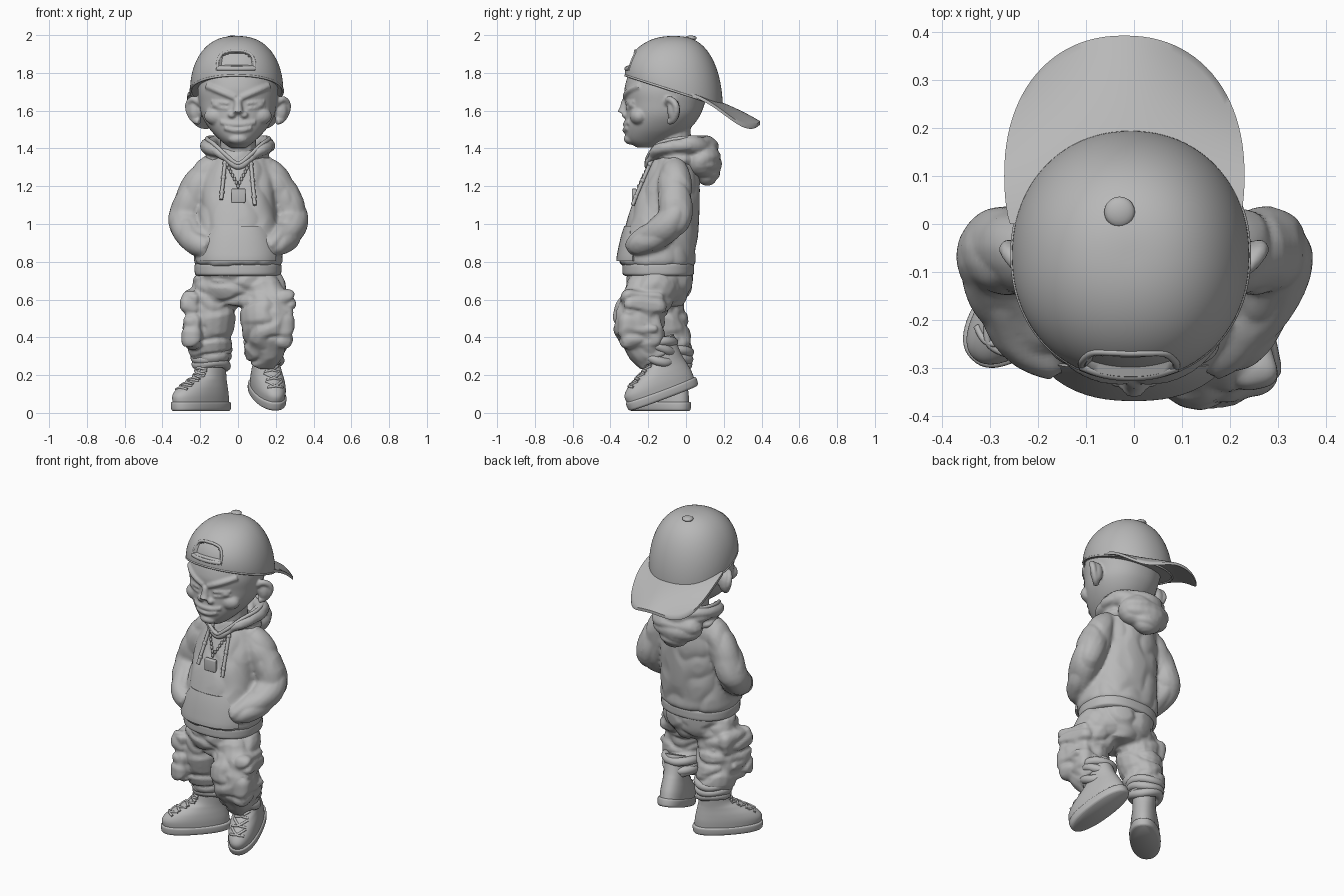
import bpy, bmesh, math
from mathutils import Vector, Matrix, noise
from mathutils.bvhtree import BVHTree

if "Cube" in bpy.data.objects:
    bpy.data.objects.remove(bpy.data.objects["Cube"])

GREY = (0.48, 0.48, 0.48, 1)
grey = bpy.data.materials.new("plain grey")
grey.use_nodes = True
grey.diffuse_color = GREY
grey.node_tree.nodes["Principled BSDF"].inputs["Base Color"].default_value = GREY


def add(name, mesh):
    mesh.materials.clear()
    mesh.materials.append(grey)
    mesh.shade_smooth()
    mesh.set_sharp_from_angle(angle=math.radians(50))
    obj = bpy.data.objects.new(name, mesh)
    bpy.context.collection.objects.link(obj)
    return obj


def add_bmesh(name, bm):
    bmesh.ops.recalc_face_normals(bm, faces=bm.faces)
    mesh = bpy.data.meshes.new(name)
    bm.to_mesh(mesh)
    bm.free()
    return add(name, mesh)


def bake(obj):
    """Apply the modifiers of an object."""
    bpy.context.view_layer.update()
    graph = bpy.context.evaluated_depsgraph_get()
    mesh = bpy.data.meshes.new_from_object(obj.evaluated_get(graph))
    name = obj.name
    bpy.data.objects.remove(obj)
    return add(name, mesh)


def skin(name, rings, loop=False):
    """Join rings of points into a closed surface."""
    bm = bmesh.new()
    loops = [[bm.verts.new(p) for p in ring] for ring in rings]
    if loop:
        loops.append(loops[0])
    else:
        bm.faces.new(loops[0])
        bm.faces.new(loops[-1])
    for a, b in zip(loops, loops[1:]):
        for i in range(len(a)):
            bm.faces.new((a[i - 1], a[i], b[i], b[i - 1]))
    return add_bmesh(name, bm)


def oval(y, rx, ry, power=2, seg=64, x=0):
    def bend(v):
        return math.copysign(abs(v) ** (2 / power), v)
    turns = [math.tau * i / seg for i in range(seg)]
    return [(x + rx * bend(math.cos(t)), y + ry * bend(math.sin(t))) for t in turns]


def spline(rows, steps, loop=False):
    """Smooth curve through rows of numbers."""
    rows = [Vector(r) for r in rows]
    ends = [rows[-1]] + rows + rows[:2] if loop else [rows[0]] + rows + [rows[-1]]
    out = []
    for a, b, c, d in zip(ends, ends[1:], ends[2:], ends[3:]):
        for t in [s / steps for s in range(steps)]:
            r = b + (c - a) * t / 2 + (a - b * 2.5 + c * 2 - d / 2) * t ** 2
            out.append(r + (b * 3 - a - c * 3 + d) / 2 * t ** 3)
    return out if loop else out + [rows[-1]]


def loft(name, rows, power=2):
    """Rows of (z, y, half width, half depth)."""
    return skin(name, [[(*p, r[0]) for p in oval(r[1], r[2], r[3], power)] for r in spline(rows, 7)])


def tube(name, points, radius=0.01, loop=False):
    """Round tube; a point may carry its own radius as a fourth value."""
    path = spline([(*p[:3], p[3] if len(p) > 3 else radius) for p in points], 6, loop)
    last = len(path) - 1
    u = None
    rings = []
    for i, p in enumerate(path):
        before, after = (path[i - 1], path[(i + 1) % (last + 1)]) if loop else (path[max(i - 1, 0)], path[min(i + 1, last)])
        t = (after - before).to_3d().normalized()
        if loop:
            u = t.cross(Vector((0, 0, 1))).normalized()
        else:
            u = t.orthogonal().normalized() if u is None else (u - t * u.dot(t)).normalized()
        v = t.cross(u)
        rings.append([p.to_3d() + u * a + v * b for a, b in oval(0, p[3], p[3], seg=16)])
    return skin(name, rings, loop)


def ball(name, place, size, seg=20):
    bm = bmesh.new()
    matrix = Matrix.Translation(place) @ Matrix.Diagonal((*size, 1))
    bmesh.ops.create_uvsphere(bm, u_segments=seg, v_segments=seg // 2, radius=1, matrix=matrix)
    return add_bmesh(name, bm)


def pad(name, place, size, soft, turn=0):
    bm = bmesh.new()
    matrix = Matrix.Translation(place) @ Matrix.Rotation(turn, 4, "Z") @ Matrix.Diagonal((*size, 1))
    bmesh.ops.create_cube(bm, size=1, matrix=matrix)
    bmesh.ops.bevel(bm, geom=bm.edges[:], offset=soft, segments=4, profile=0.5, affect="EDGES")
    return add_bmesh(name, bm)


def blend(name, parts, voxel, rounds):
    """Fuse parts into one soft skin."""
    bm = bmesh.new()
    for part in parts:
        bm.from_mesh(part.data)
        bpy.data.objects.remove(part)
    obj = add_bmesh(name, bm)
    remesh = obj.modifiers.new("fuse", "REMESH")
    remesh.mode = "VOXEL"
    remesh.voxel_size = voxel
    relax = obj.modifiers.new("relax", "SMOOTH")
    relax.iterations = rounds
    return bake(obj)


def crease(obj, depth, scale):
    """Press cloth folds into the surface."""
    normals = [v.normal.copy() for v in obj.data.vertices]
    for v, normal in zip(obj.data.vertices, normals):
        n = noise.noise(Vector(a * b for a, b in zip(v.co, scale)))
        v.co += normal * depth * (min(1, abs(n) * 3) - 0.6)


def tree_of(obj):
    return BVHTree.FromPolygons([v.co for v in obj.data.vertices],
                                [p.vertices for p in obj.data.polygons])


def front(tree, x, z, out=0):
    hit = tree.ray_cast(Vector((x, -1, z)), Vector((0, 1, 0)))[0]
    return (hit or Vector((x, -0.2, z))) - Vector((0, out, 0))


# Head with face
skull = loft("skull", [(1.405, -.2, .045, .06), (1.44, -.195, .09, .115), (1.5, -.155, .148, .17),
                       (1.57, -.125, .19, .197), (1.64, -.11, .206, .21), (1.72, -.1, .212, .225),
                       (1.82, -.09, .19, .2), (1.9, -.08, .12, .13)], 2.15)
face = tree_of(skull)
parts = [skull, tube("neck", [(0, -.06, 1.28), (0, -.07, 1.5)], .095),
         tube("nose", [(*front(face, 0, 1.66), .018), (*front(face, 0, 1.61, .008), .024),
                       (*front(face, 0, 1.585, .016), .029)]),
         ball("chin", front(face, 0, 1.45, -.025), (.055, .04, .03)),
         tube("upper_lip", [front(face, x, 1.527 + x * x * 1.5, -.003) for x in (-.09, -.045, 0, .045, .09)], .013),
         tube("lower_lip", [front(face, x, 1.496 + x * x * 3, -.002) for x in (-.07, -.035, 0, .035, .07)], .014)]
for s in (-1, 1):
    parts += [ball("nostril", front(face, s * .033, 1.578), (.022, .022, .018)),
              ball("cheek", front(face, s * .11, 1.572, -.043), (.07, .05, .05)),
              ball("eye", front(face, s * .095, 1.63, -.018), (.042, .024, .022)),
              tube("brow", [front(face, s * x, 1.662 + x * .42, -.003) for x in (.015, .07, .12, .165)], .017),
              tube("upper_lid", [front(face, s * x, 1.634 + x * .1) for x in (.05, .095, .14)], .009),
              tube("lower_lid", [front(face, s * x, 1.606 + x * .1, -.002) for x in (.05, .095, .14)], .009),
              ball("ear", (s * .225, -.065, 1.602), (.038, .034, .062)),
              tube("ear_rim", [(s * .2, -.1, 1.64), (s * .235, -.088, 1.66), (s * .26, -.06, 1.64),
                               (s * .26, -.05, 1.6), (s * .235, -.065, 1.555), (s * .205, -.09, 1.54)], .018)]
blend("head", parts, .007, 4)


# Backwards cap with a recessed arch at the front
def rim(y):
    return 1.683 - 0.32 * y


rings = []
for k in range(45):
    a = math.radians(k * 2)
    ring = []
    for x, y in oval(-.065, .246 * math.cos(a) ** .82 + .001, .258 * math.cos(a) ** .82 + .001, 2.1, 96, -.007):
        z = rim(y) + (1.995 - rim(y)) * math.sin(a)
        reach = (abs(x + .01) / .092) ** 3 + (abs(z - 1.82) / .088) ** 3
        inside = y < -.1 and z > 1.838 and reach < 1
        ring.append((x, y + .018 if inside else y, z))
    rings.append(ring)
crown = tree_of(skin("cap_crown", rings))
tube("cap_edge", [(x * .99, y * .99, z) for x, y, z in rings[0][::4]], .006, True)
arch = [(-.108, 1.812), (-.106, 1.86), (-.085, 1.9), (-.045, 1.914), (-.01, 1.916)]
arch += [(-.02 - x, z) for x, z in arch[-2::-1]]
tube("cap_arch_trim", [front(crown, x, z, -.004) for x, z in arch], .008)
tube("cap_strap", [front(crown, x / 100, 1.822, -.006) for x in range(-11, 10, 4)], .012)
ball("cap_button", (-.03, .025, 1.984), (.032, .032, .014))

# Curved brim: top side outwards, then under side back in
rings = []
for step in list(range(1, 21)) + list(range(-20, 0)):
    k = abs(step) / 20
    ring = []
    for x, y in oval(.1, .25 * k, .292 * k, 2.2, 96, -.02):
        y = max(y, 0)
        z = 1.7 - .2 * y - .5 * y * y - 1.7 * (x + .02) ** 2 * min(1.5, (y / .3) ** 2)
        ring.append((x, y, z if step > 0 else z - .018))
    rings.append(ring)
skin("cap_brim", rings)

# Hoodie body and sleeves
torso = loft("torso", [(.775, -.15, .215, .18), (.8, -.153, .232, .202), (.86, -.148, .232, .2),
                       (.97, -.13, .215, .193), (1.1, -.107, .203, .176), (1.24, -.075, .188, .146),
                       (1.33, -.06, .16, .12), (1.4, -.055, .1, .09)], 2.3)
chest = tree_of(torso)
sleeves = [tube("sleeve", [(s * .125, -.065, 1.32, .062), (s * .19, -.06, 1.235, .086),
                           (s * .243, -.06, 1.13, .092), (s * .283, -.065, 1.03, .09),
                           (s * .258, -.15, .95, .084), (s * .21, -.235, .9, .07),
                           (s * .15, -.28, .875, .05)]) for s in (-1, 1)]
crease(blend("hoodie", [torso] + sleeves, .011, 3), .008, (8, 5, 6))
loft("hoodie_hem", [(.725, -.147, .215, .175), (.735, -.147, .227, .188), (.76, -.147, .23, .19),
                    (.785, -.147, .228, .188), (.795, -.147, .215, .175)], 2.3)

# Hood: open collar and hanging pouch
half_collar = [(.06, -.188, 1.345, .022), (.125, -.135, 1.395, .036), (.158, -.04, 1.415, .042),
               (.125, .06, 1.42, .045)]
collar = [(0, -.2, 1.305, .018)] + half_collar + [(0, .11, 1.42, .045)]
collar += [(-x, y, z, r) for x, y, z, r in reversed(half_collar)]
hood = blend("hood", [tube("collar", collar, loop=True), ball("pouch", (0, .085, 1.335), (.165, .105, .105)),
                      ball("pouch_top", (0, .12, 1.395), (.11, .055, .06)),
                      ball("pouch_tip", (0, .115, 1.28), (.1, .07, .075)),
                      ball("yoke", (0, -.045, 1.34), (.175, .12, .06))], .01, 3)
crease(hood, .01, (5, 5, 11))
tube("collar_seam", [(x * 1.04, y * 1.02 - .005, z + r * .85, .011) for x, y, z, r in collar], loop=True)

# Front pocket follows the belly
bm = bmesh.new()
grid = []
for j in range(13):
    z = .805 + j * .0152
    half = .195 - .08 * max(0, (j - 3) / 9) ** 1.3
    grid.append([bm.verts.new(front(chest, half * i / 10, z, .006 - .006 * (i / 10) ** 6 - .004 * (j / 12) ** 4))
                 for i in range(-10, 11)])
for a, b in zip(grid, grid[1:]):
    for i in range(20):
        bm.faces.new((a[i], a[i + 1], b[i + 1], b[i]))
pocket = add_bmesh("front_pocket", bm)
thick = pocket.modifiers.new("thickness", "SOLIDIFY")
thick.thickness, thick.offset = .014, 0
bake(pocket)

# Neck chain, pendant and drawstrings
links = [(s * k * .0095, 1.2 + k * .019) for s in (-1, 1) for k in range(9)]
for x, z in links:
    ball("chain_link", front(chest, x, z, .012), (.008, .008, .012), 10)
pad("pendant", front(chest, .002, 1.15, .012), (.075, .024, .075), .006)
for s, end in ((-1, 1.13), (1, 1.1)):
    line = [front(chest, s * (.065 + k * .004), 1.36 + (end - 1.36) * k / 6, .012) for k in range(7)]
    tube("drawstring", line, .01)
    for p in line[1::2]:
        ball("drawstring_knot", p, (.014, .013, .016), 10)

# Trousers with cargo pockets: straight right leg, bent left leg
pelvis = loft("pelvis", [(.57, -.14, .13, .12), (.65, -.14, .195, .165), (.76, -.14, .21, .175)], 2.2)
right_leg = [(-.11, -.135, .7, .12), (-.135, -.13, .57, .127), (-.148, -.105, .43, .12),
             (-.147, -.082, .34, .114), (-.142, -.07, .25, .096)]
left_leg = [(.105, -.15, .7, .125), (.143, -.215, .59, .134), (.152, -.25, .49, .136),
            (.152, -.225, .39, .122), (.142, -.155, .29, .098)]
cloth = [pelvis, tube("right_leg", right_leg), tube("left_leg", left_leg)]
for s, y in ((-1, -.15), (1, -.235)):
    cloth += [pad("cargo_pocket", (s * .23, y - .005, .435), (.1, .23, .19), .04, s * .2),
              pad("cargo_flap", (s * .236, y + .01, .585), (.1, .23, .13), .035, s * .2),
              tube("cargo_seam", [(s * .275, y + d, .44 + abs(d) * .1) for d in (-.08, 0, .08)], .014)]
crease(blend("trousers", cloth, .01, 2), .014, (6, 6, 13))
for leg, tilt in ((right_leg, .006), (left_leg, .02)):
    x, y, z, _ = leg[-1]
    turns = [math.tau * i / 10 for i in range(10)]
    for k, r in enumerate((.1, .096, .09)):
        tube("cuff_fold", [(x + r * .88 * math.cos(t), y + r * .88 * math.sin(t),
                            z + .075 - k * .034 + tilt * math.sin(t + k * 2) + .01 * math.cos(t * 2 + k))
                           for t in turns], .025, True)

# Boots: each is placed by its toe, the left one with a raised heel
for name, toe, yaw, pitch in (("right_boot", (-.335, -.28, .01), -44, 0), ("left_boot", (.2, -.3, .01), 15, 20)):
    pieces = [loft(name + "_sole", [(0, 0, .076, .193), (.01, 0, .086, .201), (.04, 0, .088, .203),
                                    (.048, 0, .08, .196)], 2.3),
              loft(name + "_upper", [(.03, 0, .08, .192), (.08, -.003, .082, .194), (.12, .012, .078, .172),
                                     (.16, .045, .07, .13), (.2, .073, .066, .095), (.3, .085, .068, .08)], 2.15)]
    upper = tree_of(pieces[1])
    for k in range(5):
        z = .125 + k * .026
        for s in (-1, 1):
            pieces.append(tube(name + "_lace", [front(upper, s * x, z + x * .25, .002)
                                                for x in (-.042, 0, .042)], .007))
    place = (Matrix.Translation(toe) @ Matrix.Rotation(math.radians(yaw), 4, "Z")
             @ Matrix.Rotation(math.radians(pitch), 4, "X") @ Matrix.Translation((0, .2, 0)))
    for piece in pieces:
        piece.data.transform(place)
